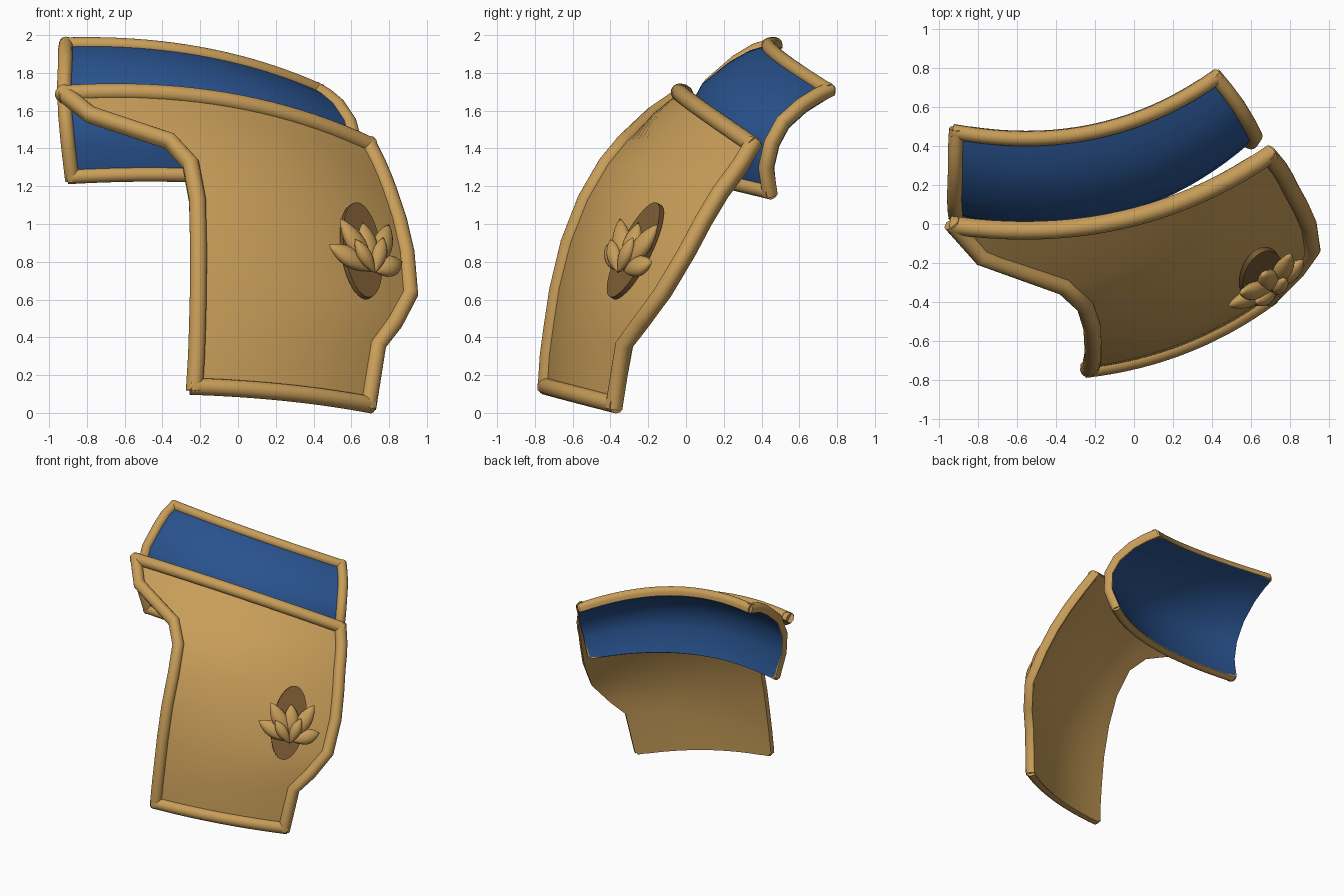
import bpy, math
from mathutils import Vector

if "Cube" in bpy.data.objects:
    bpy.data.objects.remove(bpy.data.objects["Cube"])


def material(name, rgb):
    m = bpy.data.materials.new(name)
    m.diffuse_color = (*rgb, 1)
    m.use_nodes = True
    m.node_tree.nodes["Principled BSDF"].inputs["Base Color"].default_value = m.diffuse_color
    return m


TAN = material("tan", (0.58, 0.34, 0.10))
BLUE = material("blue", (0.022, 0.085, 0.27))
BROWN = material("brown", (0.20, 0.105, 0.035))
DEPTH = 0.035  # distance from the rim line to the back face of each plate


def make(name, verts, faces, mat, angle=40):
    me = bpy.data.meshes.new(name)
    me.from_pydata([tuple(v) for v in verts], [], faces)
    me.materials.append(mat)
    me.update()
    ob = bpy.data.objects.new(name, me)
    bpy.context.collection.objects.link(ob)
    bpy.ops.object.select_all(action='DESELECT')
    ob.select_set(True)
    bpy.context.view_layer.objects.active = ob
    bpy.ops.object.shade_smooth_by_angle(angle=math.radians(angle))
    return ob


def bowed_grid(left, right, bow, tilt_top, tilt_bottom, n=20):
    """Rows from left to right edge, each bowed outward by bow * chord^2."""
    rows = []
    for i, (l, r) in enumerate(zip(left, right)):
        l, r = Vector(l), Vector(r)
        a = math.radians(tilt_top + (tilt_bottom - tilt_top) * i / (len(left) - 1))
        d = (r - l).normalized()
        out = Vector((0, -math.cos(a), math.sin(a)))
        out = (out - d * out.dot(d)).normalized()
        sag = bow * (r - l).length_squared
        rows.append([l.lerp(r, j / n) + out * sag * 4 * (j / n) * (1 - j / n)
                     for j in range(n + 1)])
    return rows


def normal(g, i, j):
    h, w = len(g) - 1, len(g[0]) - 1
    du = g[i][min(j + 1, w)] - g[i][max(j - 1, 0)]
    dv = g[min(i + 1, h)][j] - g[max(i - 1, 0)][j]
    return dv.cross(du).normalized()


def sheet(name, g, mat, back, grow):
    """Plate skin, pushed back along the normal and grown past its border."""
    h, w = len(g), len(g[0])
    verts = []
    for i in range(h):
        for j in range(w):
            p = g[i][j] - normal(g, i, j) * back
            e = grow * (0.6 if i in (0, h - 1) and j in (0, w - 1) else 1)
            if j in (0, w - 1):
                p += (g[i][j] - g[i][1 if j == 0 else w - 2]).normalized() * e
            if i in (0, h - 1):
                p += (g[i][j] - g[1 if i == 0 else h - 2][j]).normalized() * e
            verts.append(p)
    faces = [(i * w + j, (i + 1) * w + j, (i + 1) * w + j + 1, i * w + j + 1)
             for i in range(h - 1) for j in range(w - 1)]
    make(name, verts, faces, mat, 60)


def rim(name, g, cells, r):
    """Round-fronted, flat-backed moulding swept along the given grid cells."""
    pts = [g[i][j].copy() for i, j in cells]
    nor = [normal(g, i, j) for i, j in cells]
    pts[0] += (pts[0] - pts[1]).normalized() * r * 0.5
    pts[-1] += (pts[-1] - pts[-2]).normalized() * r * 0.5
    arc = [(r * math.cos(math.pi * m / 10), r * math.sin(math.pi * m / 10))
           for m in range(11)]
    section = arc + [(-r * .85, -DEPTH * .85), (r * .85, -DEPTH * .85)]
    k, verts, faces = len(section), [], []
    for q, p in enumerate(pts):
        t = (pts[min(q + 1, len(pts) - 1)] - pts[max(q - 1, 0)]).normalized()
        nn = (nor[q] - t * nor[q].dot(t)).normalized()
        s = t.cross(nn)
        verts += [p + s * a + nn * b for a, b in section]
    for q in range(len(pts) - 1):
        for m in range(k):
            b = (m + 1) % k
            faces.append((q * k + m, q * k + b, (q + 1) * k + b, (q + 1) * k + m))
    faces += [tuple(reversed(range(k))), tuple(range(len(verts) - k, len(verts)))]
    make(name, verts, faces, TAN)


def framed_plate(name, g, mat, r):
    sheet(name + "_front", g, mat, 0, 0)
    sheet(name + "_back", g, mat, DEPTH, r * .85)
    h, w = len(g), len(g[0])
    rim(name + "_rim_top", g, [(0, j) for j in range(w)], r)
    rim(name + "_rim_bottom", g, [(h - 1, j) for j in range(w)], r)
    rim(name + "_rim_left", g, [(i, 0) for i in range(h)], r)
    rim(name + "_rim_right", g, [(i, w - 1) for i in range(h)], r)


# Tan front plate with notched left edge
left = [(-.92, -.01, 1.69), (-.78, -.17, 1.58), (-.36, -.32, 1.44), (-.25, -.42, 1.32),
        (-.215, -.53, 1.13), (-.21, -.62, .90), (-.21, -.68, .65), (-.215, -.71, .45),
        (-.22, -.73, .30), (-.23, -.74, .14)]
right = [(.69, .35, 1.42), (.74, .29, 1.32), (.77, .24, 1.25), (.80, .18, 1.17),
         (.85, .09, 1.02), (.89, 0, .85), (.91, -.13, .63), (.83, -.24, .48),
         (.74, -.33, .36), (.69, -.38, .045)]
framed_plate("front_plate", bowed_grid(left, right, .067, 33, 14), TAN, .045)

# Blue upper plate, curling from the back edge down behind the front plate
left = [(-.91, .47, 1.95), (-.915, .37, 1.92), (-.915, .27, 1.86), (-.92, .13, 1.74),
        (-.915, .05, 1.58), (-.90, .04, 1.42), (-.88, .09, 1.25)]
right = [(.42, .75, 1.71), (.47, .69, 1.68), (.53, .61, 1.63), (.59, .51, 1.54),
         (.62, .45, 1.43), (.60, .42, 1.30), (.55, .44, 1.17)]
framed_plate("upper_plate", bowed_grid(left, right, .084, 28, 14), BLUE, .038)

# Oval badge lying on the front plate
up = Vector((-.05, .25, .51)).normalized()
out = Vector((.57, -.72, .37))
out = (out - up * out.dot(up)).normalized()
side = up.cross(out)
center = Vector((.655, -.272, .86))
n = 40
verts = [center + side * .125 * math.cos(2 * math.pi * q / n)
         + up * .28 * math.sin(2 * math.pi * q / n) + out * d
         for d in (-.02, .01) for q in range(n)]
faces = [(q, (q + 1) % n, n + (q + 1) % n, n + q) for q in range(n)]
faces += [tuple(reversed(range(n))), tuple(range(n, 2 * n))]
make("oval_badge", verts, faces, BROWN)


# Flower petals: pointed, flattened spindles fanning out from one base
def petal(name, base, tip, width, thick):
    base, tip = Vector(base), Vector(tip)
    d = (tip - base).normalized()
    o = (out - d * out.dot(d)).normalized()
    s = d.cross(o)
    k, rings = 14, 10
    verts, faces = [base], []
    for q in range(1, rings):
        t = q / rings
        f = math.sin(math.pi * t ** 1.1) ** .85
        verts += [base.lerp(tip, t) + s * width * f * math.cos(2 * math.pi * m / k)
                  + o * thick * f * math.sin(2 * math.pi * m / k) for m in range(k)]
    verts.append(tip)
    end = len(verts) - 1
    for m in range(k):
        b = (m + 1) % k
        faces.append((0, 1 + b, 1 + m))
        faces.append((end, end - k + m, end - k + b))
        for q in range(rings - 2):
            c = 1 + q * k
            faces.append((c + m, c + b, c + k + b, c + k + m))
    make(name, verts, faces, TAN, 50)


tips = [(.48, -.42, .89), (.54, -.35, 1.03), (.66, -.25, 1.01), (.80, -.15, 1.0),
        (.87, -.18, .80)]
for i, t in enumerate(tips):
    petal(f"back_petal_{i + 1}", (.72, -.33, .75), t, .058, .042)
for i, t in enumerate([(.62, -.40, .92), (.77, -.28, .93)]):
    petal(f"front_petal_{i + 1}", (.725, -.36, .74), t, .042, .035)
